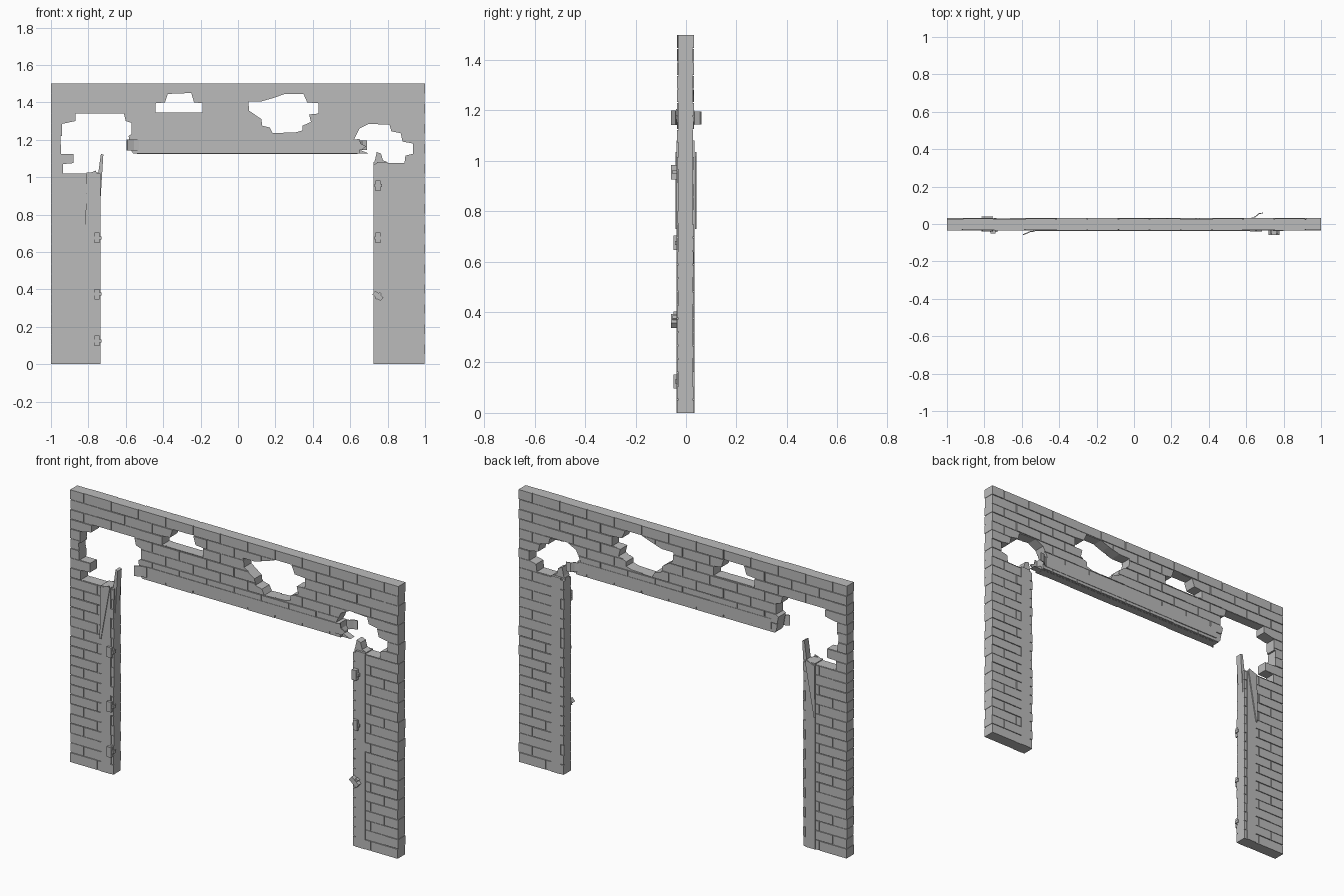
import bpy, bmesh, math, random
from mathutils import Matrix, Vector

random.seed(4)
if "Cube" in bpy.data.objects:
    bpy.data.objects.remove(bpy.data.objects["Cube"], do_unlink=True)

grey = bpy.data.materials.new("stone grey")
grey.use_nodes = True
colour = (0.5, 0.5, 0.5, 1)
grey.diffuse_color = colour
grey.node_tree.nodes["Principled BSDF"].inputs["Base Color"].default_value = colour


def finish(name, bm):
    bmesh.ops.recalc_face_normals(bm, faces=bm.faces)
    mesh = bpy.data.meshes.new(name)
    bm.to_mesh(mesh)
    bm.free()
    mesh.materials.append(grey)
    ob = bpy.data.objects.new(name, mesh)
    bpy.context.collection.objects.link(ob)
    return ob


def prism(name, points, axis, start, end):
    """Extrude a flat outline along one axis."""
    place = {"x": lambda u, v: (start, u, v),
             "y": lambda u, v: (u, start, v),
             "z": lambda u, v: (u, v, start)}[axis]
    bm = bmesh.new()
    face = bm.faces.new([bm.verts.new(place(u, v)) for u, v in points])
    out = bmesh.ops.extrude_face_region(bm, geom=[face])
    step = Vector([(end - start) * (axis == a) for a in "xyz"])
    bmesh.ops.translate(bm, vec=step, verts=[g for g in out["geom"] if isinstance(g, bmesh.types.BMVert)])
    return finish(name, bm)


def add_box(bm, x0, x1, y0, y1, z0, z1, turn=0):
    centre = Vector((x0 + x1, y0 + y1, z0 + z1)) / 2
    size = Matrix.Diagonal((x1 - x0, y1 - y0, z1 - z0, 1))
    bmesh.ops.create_cube(bm, size=1, matrix=Matrix.Translation(centre) @ Matrix.Rotation(turn, 4, "Y") @ size)


# Wall: mortar core and staggered bricks of slightly varied depth
FRONT, BACK, TOP, ROWS, BRICK = -0.035, 0.031, 1.5, 28, 1 / 6
GAP = 0.002
bm = bmesh.new()
add_box(bm, -0.998, 0.998, FRONT + 0.006, BACK - 0.006, 0, TOP)
core = finish("mortar_core", bm)

bm = bmesh.new()
height = TOP / ROWS
for row in range(ROWS):
    x = -1 - (row % 2) * BRICK / 2
    while x < 0.99:
        left, right = max(x, -1), min(x + BRICK, 1)
        add_box(bm, left + GAP * (left > -1), right - GAP * (right < 1),
                FRONT + random.choice((0, 0.001, 0.003)), BACK - random.choice((0, 0.001, 0.003)),
                row * height + GAP * (row > 0), (row + 1) * height - GAP * (row < ROWS - 1))
        x += BRICK
bricks = finish("bricks", bm)

# Doorway and broken openings
openings = {
    "doorway": [(-.735, -.1), (.725, -.1), (.725, 1.126), (-.735, 1.126)],
    "left_break": [(-.95, 1.22), (-.94, 1.22), (-.94, 1.285), (-.87, 1.3), (-.87, 1.34), (-.61, 1.34),
                   (-.6, 1.3), (-.57, 1.29), (-.57, 1.23), (-.585, 1.22), (-.57, 1.14), (-.54, 1.1),
                   (-.7, 1.02), (-.935, 1.02), (-.935, 1.07), (-.88, 1.075), (-.88, 1.125), (-.945, 1.125)],
    "small_break": [(-.44, 1.345), (-.44, 1.395), (-.39, 1.4), (-.375, 1.445), (-.25, 1.45),
                    (-.235, 1.4), (-.19, 1.395), (-.19, 1.345)],
    "middle_break": [(.055, 1.405), (.125, 1.405), (.195, 1.425), (.25, 1.445), (.35, 1.445), (.37, 1.4),
                     (.43, 1.395), (.43, 1.34), (.38, 1.335), (.39, 1.295), (.345, 1.275), (.345, 1.25),
                     (.31, 1.24), (.185, 1.235), (.17, 1.265), (.13, 1.275), (.125, 1.31), (.06, 1.355)],
    "right_break": [(.62, 1.2), (.65, 1.26), (.7, 1.285), (.81, 1.28), (.82, 1.245), (.87, 1.235),
                    (.88, 1.19), (.935, 1.18), (.935, 1.125), (.895, 1.115), (.89, 1.075), (.74, 1.075),
                    (.7, 1.05), (.65, 1.1), (.65, 1.15)],
}
for name, outline in openings.items():
    cutter = prism(name + "_cutter", outline, "y", -0.2, 0.2)
    cutter.hide_render = True
    for target in (core, bricks):
        cut = target.modifiers.new(name, "BOOLEAN")
        cut.operation, cut.solver, cut.object = "DIFFERENCE", "EXACT", cutter
        bpy.context.view_layer.objects.active = target
        bpy.ops.object.modifier_apply(modifier=name)
    bpy.data.objects.remove(cutter, do_unlink=True)

# Door frame: stepped section (distance from the opening, depth)
section = [(0, -.02), (.018, -.02), (.018, -.037), (.075, -.037), (.075, .033), (.018, .033), (.018, .016), (0, .016)]
prism("left_jamb", [(-.735 - u, y) for u, y in section], "z", 0, 1.025)
prism("right_jamb", [(.725 + u, y) for u, y in section], "z", 0, 1.08)
prism("lintel", [(y, 1.125 + u) for u, y in section], "x", -.54, .64)

# Torn and bent metal at the broken ends
prism("left_bent_stop", [(-.753, .88), (-.735, .88), (-.72, 1.12), (-.733, 1.125), (-.746, 1.03)], "y", -.02, .016)
prism("right_bent_stop", [(.728, 1.08), (.732, 1.09), (.742, 1.135), (.765, 1.125), (.775, 1.09), (.8, 1.08)],
      "y", -.025, .02)
prism("lintel_stop_end", [(.63, 1.126), (.7, 1.126), (.66, 1.142), (.63, 1.143)], "y", -.02, .016)
prism("left_front_flap", [(-.53, -.037), (-.56, -.039), (-.595, -.056), (-.592, -.06), (-.555, -.044), (-.53, -.041)],
      "z", 1.143, 1.2)
prism("right_back_flap", [(.62, .03), (.65, .042), (.665, .057), (.69, .061), (.69, .057), (.668, .052), (.65, .036)],
      "z", 1.145, 1.195)
prism("right_front_flap", [(.62, 1.145), (.62, 1.2), (.65, 1.205), (.655, 1.18), (.685, 1.165), (.66, 1.145)],
      "y", -.04, -.034)
for side, y in (("front", -.041), ("back", .035)):
    prism("left_peeled_" + side, [(-.815, .73), (-.808, .73), (-.755, 1.02), (-.76, 1.035), (-.812, 1.015)],
          "y", y, y + .006)

# Hinges: leaf, pin barrel and knuckle for each
for side, x, levels in (("left", -.753, (.125, .375, .675)), ("right", .748, (.365, .675, .955))):
    for n, z in enumerate(levels):
        turn = math.radians(-50) if side == "right" and n == 0 else 0
        deep = -.06 if z > .9 or turn else -.05
        bm = bmesh.new()
        add_box(bm, x - .013, x + .013, deep, -.036, z - .028, z + .028, turn)
        add_box(bm, x - .018, x + .022, deep + .006, -.018, z - .008, z + .008, turn)
        finish(side + "_hinge_" + str(n + 1), bm)
